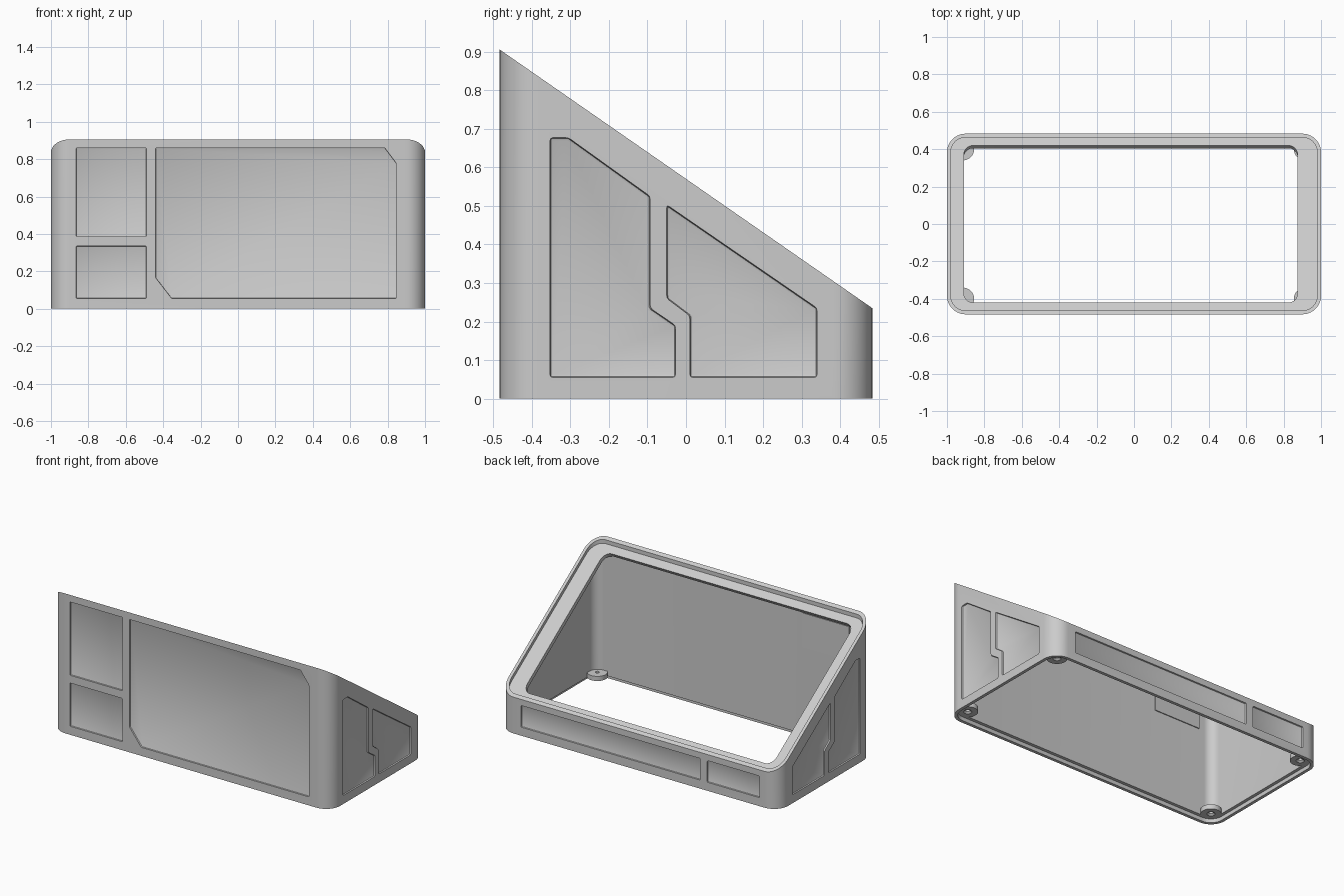
import bpy, bmesh, math

cube = bpy.data.objects.get("Cube")
if cube:
    bpy.data.objects.remove(cube, do_unlink=True)

HALF_X, HALF_Y, RADIUS = 1.0, 0.483, 0.1

grey = bpy.data.materials.new("light_grey")
grey.use_nodes = True
grey.diffuse_color = (0.6, 0.6, 0.6, 1)
grey.node_tree.nodes["Principled BSDF"].inputs["Base Color"].default_value = (0.6, 0.6, 0.6, 1)


def slope(y):
    """Height of the slanted top plane."""
    return 0.57 - 0.694 * y


def rounded_rect(x0, x1, y0, y1, r, steps=10):
    points = []
    corners = [(x1 - r, y1 - r), (x0 + r, y1 - r), (x0 + r, y0 + r), (x1 - r, y0 + r)]
    for i, (cx, cy) in enumerate(corners):
        for k in range(steps + 1):
            a = math.pi / 2 * (i + k / steps)
            points.append((cx + r * math.cos(a), cy + r * math.sin(a)))
    return points


def inset_rect(d):
    return rounded_rect(d - HALF_X, HALF_X - d, d - HALF_Y, HALF_Y - d, RADIUS - d)


def make_object(name, bm):
    bmesh.ops.recalc_face_normals(bm, faces=bm.faces)
    mesh = bpy.data.meshes.new(name)
    bm.to_mesh(mesh)
    bm.free()
    mesh.materials.append(grey)
    obj = bpy.data.objects.new(name, mesh)
    bpy.context.collection.objects.link(obj)
    return obj


def ring_loft(name, loops):
    """Skin a closed ring of loops that all have the same point count."""
    bm = bmesh.new()
    rows = [[bm.verts.new(p) for p in loop] for loop in loops]
    for i, row in enumerate(rows):
        nxt = rows[(i + 1) % len(rows)]
        for k in range(len(row)):
            j = (k + 1) % len(row)
            bm.faces.new((row[k], row[j], nxt[j], nxt[k]))
    return make_object(name, bm)


def smooth(obj):
    bpy.ops.object.select_all(action='DESELECT')
    obj.select_set(True)
    bpy.context.view_layer.objects.active = obj
    bpy.ops.object.shade_smooth_by_angle(angle=math.radians(30))


# Shell: wall, raised lip, slanted frame, bottom ledge
def flat(points, z):
    return [(x, y, z) for x, y in points]


def slanted(points, drop):
    return [(x, y, slope(y) - drop) for x, y in points]


opening = rounded_rect(-0.91, 0.875, -0.42, 0.42, 0.05)
opening_under = [(x, y - 0.015) for x, y in opening]
lip, wall = inset_rect(0.02), inset_rect(0.04)
shell = ring_loft("housing_shell", [
    flat(inset_rect(0), 0),
    slanted(inset_rect(0), 0),
    slanted(lip, 0),
    slanted(lip, 0.025),
    slanted(opening, 0.025),
    slanted(opening_under, 0.058),
    slanted(wall, 0.058),
    flat(wall, 0.025),
    flat(lip, 0.025),
    flat(lip, 0),
])


# Recessed panels on all four walls
def add_panel(bm, outline, place, soft):
    part = bmesh.new()
    floor = part.faces.new([part.verts.new(place(u, v, -0.01)) for u, v in outline])
    ext = bmesh.ops.extrude_face_region(part, geom=[floor], use_keep_orig=True)
    shift = [b - a for a, b in zip(place(0, 0, -0.01), place(0, 0, 0.03))]
    moved = [g for g in ext["geom"] if isinstance(g, bmesh.types.BMVert)]
    bmesh.ops.translate(part, verts=moved, vec=shift)
    bmesh.ops.recalc_face_normals(part, faces=part.faces)
    bmesh.ops.bevel(part, geom=part.edges[:], offset=soft, segments=2,
                    profile=0.5, affect='EDGES')
    temp = bpy.data.meshes.new("panel")
    part.to_mesh(temp)
    part.free()
    bm.from_mesh(temp)
    bpy.data.meshes.remove(temp)


def box(u0, u1, v0, v1):
    return [(u0, v0), (u1, v0), (u1, v1), (u0, v1)]


tall_side = [(-0.353, 0.055), (-0.027, 0.055), (-0.027, 0.19), (-0.093, 0.235),
             (-0.093, 0.525), (-0.305, 0.677), (-0.353, 0.677)]
low_side = [(0.01, 0.055), (0.34, 0.055), (0.34, 0.235), (-0.05, 0.503),
            (-0.05, 0.26), (0.01, 0.215)]
wide_front = [(-0.355, 0.055), (0.845, 0.055), (0.845, 0.78), (0.785, 0.86),
              (-0.44, 0.86), (-0.44, 0.165)]
front_panels = [wide_front, box(-0.865, -0.49, 0.055, 0.335), box(-0.865, -0.49, 0.385, 0.86)]
back_panels = [box(-0.44, 0.845, 0.055, 0.195), box(-0.865, -0.49, 0.055, 0.195)]

cut = bmesh.new()
for s in (-1, 1):
    for outline in (tall_side, low_side):
        add_panel(cut, outline, lambda u, v, d: (s * (HALF_X + d), u, v), 0.008)
for outline in front_panels:
    add_panel(cut, outline, lambda u, v, d: (u, -HALF_Y - d, v), 0.004)
for outline in back_panels:
    add_panel(cut, outline, lambda u, v, d: (u, HALF_Y + d, v), 0.006)
cutter = make_object("panel_cutter", cut)
cutter.hide_render = True

mod = shell.modifiers.new("panels", 'BOOLEAN')
mod.operation = 'DIFFERENCE'
mod.solver = 'EXACT'
mod.object = cutter
bpy.context.view_layer.objects.active = shell
bpy.ops.object.modifier_apply(modifier=mod.name)
bpy.data.objects.remove(cutter, do_unlink=True)
smooth(shell)


# Corner screw bosses with countersunk holes
def circle(cx, cy, r, z, n=32):
    return [(cx + r * math.cos(2 * math.pi * k / n), cy + r * math.sin(2 * math.pi * k / n), z)
            for k in range(n)]


for sx, side in ((1, "left"), (-1, "right")):
    for sy, end in ((-1, "front"), (1, "back")):
        c = (sx * 0.915, sy * 0.4)
        smooth(ring_loft(f"{end}_{side}_screw_boss", [
            circle(*c, 0.06, 0.025), circle(*c, 0.06, 0.055), circle(*c, 0.012, 0.055),
            circle(*c, 0.012, 0.035), circle(*c, 0.024, 0.025)]))

# Thin plate inside the front wall
bm = bmesh.new()
bmesh.ops.create_cube(bm, size=1)
bmesh.ops.scale(bm, verts=bm.verts, vec=(0.33, 0.008, 0.22))
bmesh.ops.translate(bm, verts=bm.verts, vec=(-0.695, 0.042 - HALF_Y, 0.7))
make_object("inner_plate", bm)
